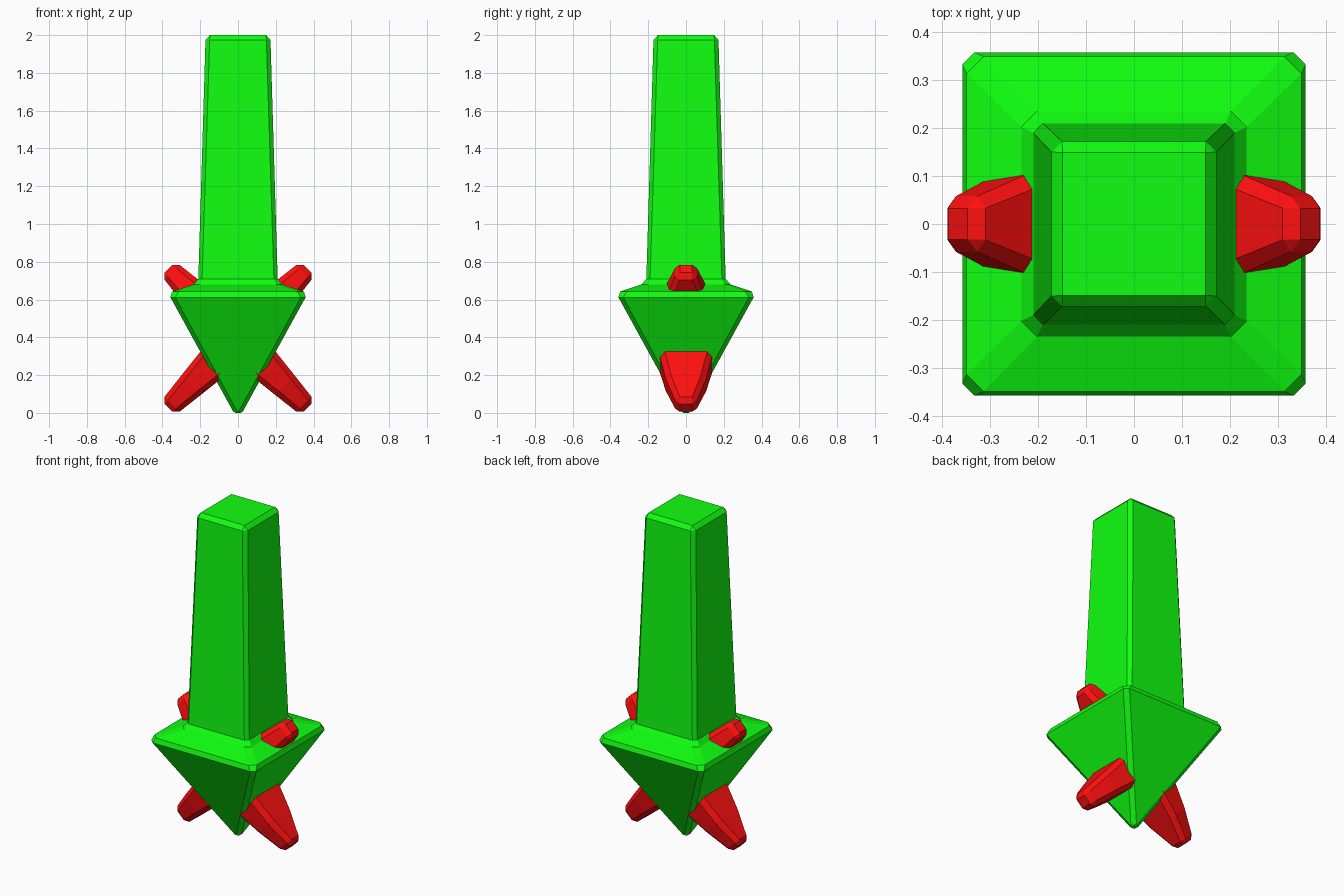
import bpy, bmesh
from mathutils import Matrix, Vector
from math import radians

if "Cube" in bpy.data.objects:
    bpy.data.objects.remove(bpy.data.objects["Cube"])


def material(name, color):
    mat = bpy.data.materials.new(name)
    mat.diffuse_color = color
    mat.use_nodes = True
    mat.node_tree.nodes["Principled BSDF"].inputs["Base Color"].default_value = mat.diffuse_color
    return mat


def section(a, b, c, z):
    """Rectangle of half sizes a, b with corners cut by c."""
    return [Vector((x, y, z)) for x, y in (
        (a, c - b), (a, b - c), (a - c, b), (c - a, b),
        (-a, b - c), (-a, c - b), (c - a, -b), (a - c, -b))]


def loft(name, rings, mat, matrix=Matrix()):
    """Skin a stack of cut-corner sections and cap both ends."""
    bm = bmesh.new()
    loops = [[bm.verts.new(p) for p in section(*r)] for r in rings]
    for lo, hi in zip(loops, loops[1:]):
        for i in range(8):
            j = (i + 1) % 8
            bm.faces.new((lo[i], lo[j], hi[j], hi[i]))
    bm.faces.new(loops[0][::-1])
    bm.faces.new(loops[-1])
    bmesh.ops.remove_doubles(bm, verts=bm.verts, dist=1e-5)
    bmesh.ops.recalc_face_normals(bm, faces=bm.faces)
    bm.transform(matrix)
    mesh = bpy.data.meshes.new(name)
    bm.to_mesh(mesh)
    bm.free()
    mesh.materials.append(mat)
    obj = bpy.data.objects.new(name, mesh)
    bpy.context.collection.objects.link(obj)
    return obj


green = material("green", (0.005, 1.0, 0.005, 1))
red = material("red", (1.0, 0.005, 0.005, 1))

# Pointed base, flared rim and tapering square shaft: height, half width, corner cut
profile = [(0.0, 0.014, 0.0), (0.008, 0.026, 0.022), (0.612, 0.358, 0.025),
           (0.642, 0.349, 0.035), (0.68, 0.235, 0.033), (0.71, 0.210, 0.02),
           (1.975, 0.172, 0.022), (2.0, 0.149, 0.0)]
loft("spike_body", [(h, h, c, z) for z, h, c in profile], green)

# Two crossed bars, thickest in the middle and bevelled at the tips
half = [(0.112, 0.178, 0.027, 0.0), (0.073, 0.107, 0.028, 0.35),
        (0.056, 0.058, 0.025, 0.494), (0.029, 0.032, 0.0, 0.52)]
bar = [(a, b, c, -u) for a, b, c, u in half[:0:-1]] + half
for name, angle in (("cross_bar_right", 45), ("cross_bar_left", -45)):
    loft(name, bar, red, Matrix.Translation((0, 0, 0.395)) @ Matrix.Rotation(radians(angle), 4, 'Y'))
